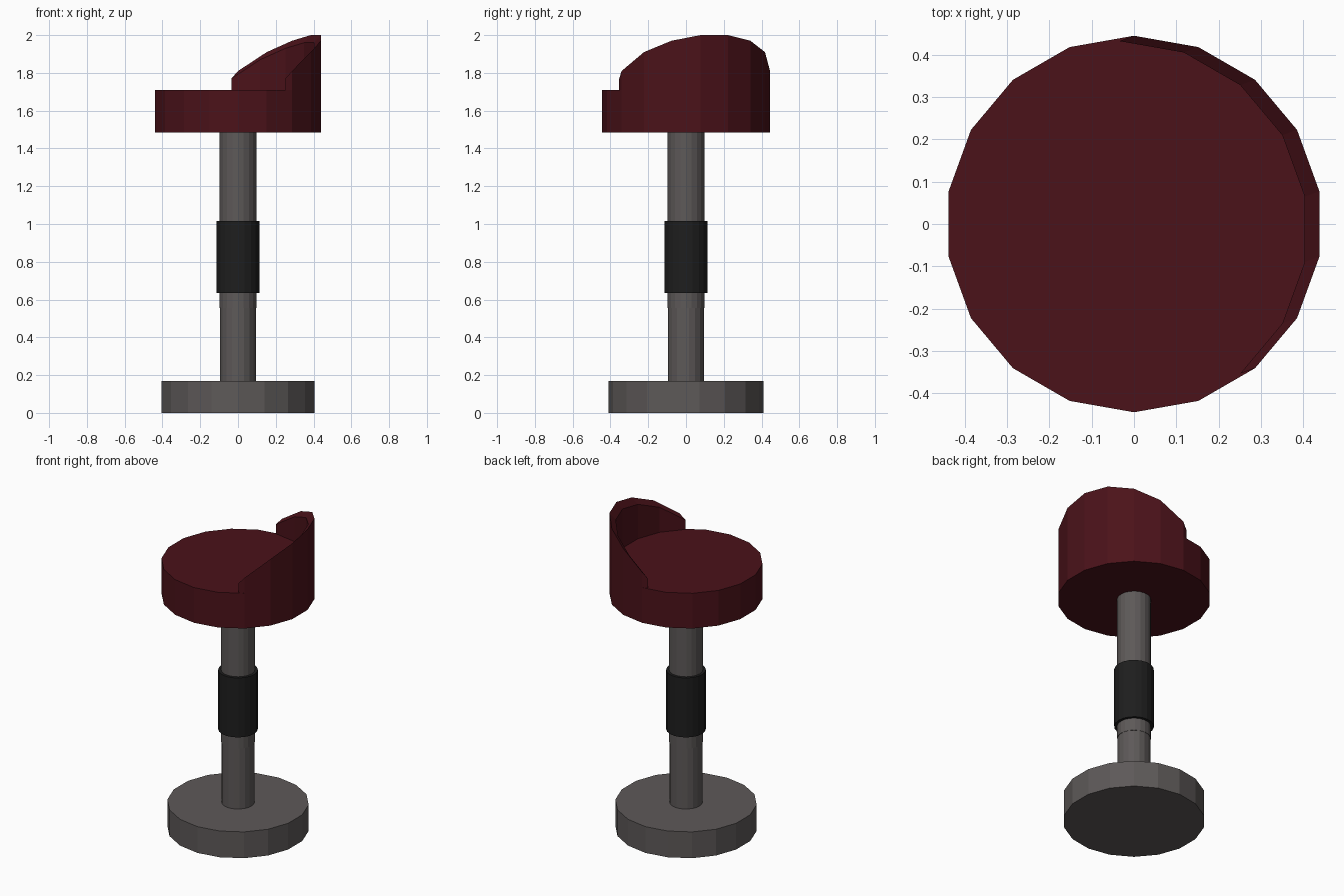
import bpy, bmesh
from math import radians, sin, cos

if "Cube" in bpy.data.objects:
    bpy.data.objects.remove(bpy.data.objects["Cube"])

def material(name, rgb):
    m = bpy.data.materials.new(name)
    m.diffuse_color = (*rgb, 1)
    m.use_nodes = True
    m.node_tree.nodes["Principled BSDF"].inputs["Base Color"].default_value = m.diffuse_color
    return m

RED = material("red_leather", (0.07, 0.006, 0.01))
STEEL = material("grey_metal", (0.11, 0.10, 0.098))
BLACK = material("black_rubber", (0.013, 0.013, 0.013))

def cylinder(name, r, z0, z1, sides, mat):
    # one corner always points along +y
    bm = bmesh.new()
    ring = [bm.verts.new((r * cos(radians(90 + 360 * i / sides)),
                          r * sin(radians(90 + 360 * i / sides)), z0)) for i in range(sides)]
    bottom = bm.faces.new(ring)
    top = bmesh.ops.extrude_face_region(bm, geom=[bottom], use_keep_orig=True)
    bmesh.ops.translate(bm, vec=(0, 0, z1 - z0),
                        verts=[g for g in top["geom"] if isinstance(g, bmesh.types.BMVert)])
    return finish(name, bm, mat)

def finish(name, bm, mat):
    bmesh.ops.recalc_face_normals(bm, faces=bm.faces[:])
    me = bpy.data.meshes.new(name)
    bm.to_mesh(me)
    bm.free()
    me.materials.append(mat)
    ob = bpy.data.objects.new(name, me)
    bpy.context.collection.objects.link(ob)
    return ob

# Stand
cylinder("base", 0.411, 0, 0.168, 18, STEEL)
cylinder("lower_pole", 0.096, 0.15, 0.60, 18, STEEL)
cylinder("upper_pole", 0.098, 0.555, 1.50, 20, STEEL)
cylinder("height_sleeve", 0.115, 0.635, 1.015, 20, BLACK)

# Seat: 18-sided cushion whose rim rises into a curved backrest
R, Z0, Z1 = 0.445, 1.485, 1.71
HEIGHTS = [1.81, 1.91, 1.97, 2.0, 2.0, 1.97, 1.91, 1.81]
SHIFT = 0.037                       # backrest thickness, along the 20 degree axis
bm = bmesh.new()
corners = [(R * cos(radians(-50 + 20 * i)), R * sin(radians(-50 + 20 * i))) for i in range(18)]
dx, dy = SHIFT * cos(radians(20)), SHIFT * sin(radians(20))
low = [bm.verts.new((x, y, Z0)) for x, y in corners]
rim = {i: bm.verts.new((*corners[i], Z1)) for i in [0] + list(range(7, 18))}
outer = [bm.verts.new((*corners[i], HEIGHTS[i])) for i in range(8)]
inner = [bm.verts.new((corners[i][0] - dx, corners[i][1] - dy, HEIGHTS[i] - 0.04)) for i in range(8)]
foot = [bm.verts.new((corners[i][0] - dx, corners[i][1] - dy, Z1)) for i in range(8)]

# Cushion underside, sides and top
bm.faces.new(low)
for i in range(7, 18):
    j = (i + 1) % 18
    bm.faces.new((low[i], low[j], rim[j], rim[i]))
bm.faces.new([rim[i] for i in range(7, 18)] + [rim[0]] + foot)

# Backrest outside, sloping top, inside and ends
for i in range(7):
    j = i + 1
    side = [low[i], low[j]] + ([rim[7]] if j == 7 else []) + [outer[j], outer[i]]
    bm.faces.new(side + ([rim[0]] if i == 0 else []))
    bm.faces.new((outer[i], outer[j], inner[j], inner[i]))
    bm.faces.new((inner[i], inner[j], foot[j], foot[i]))
for i in (0, 7):
    bm.faces.new((rim[i], outer[i], inner[i], foot[i]))
finish("seat", bm, RED)
